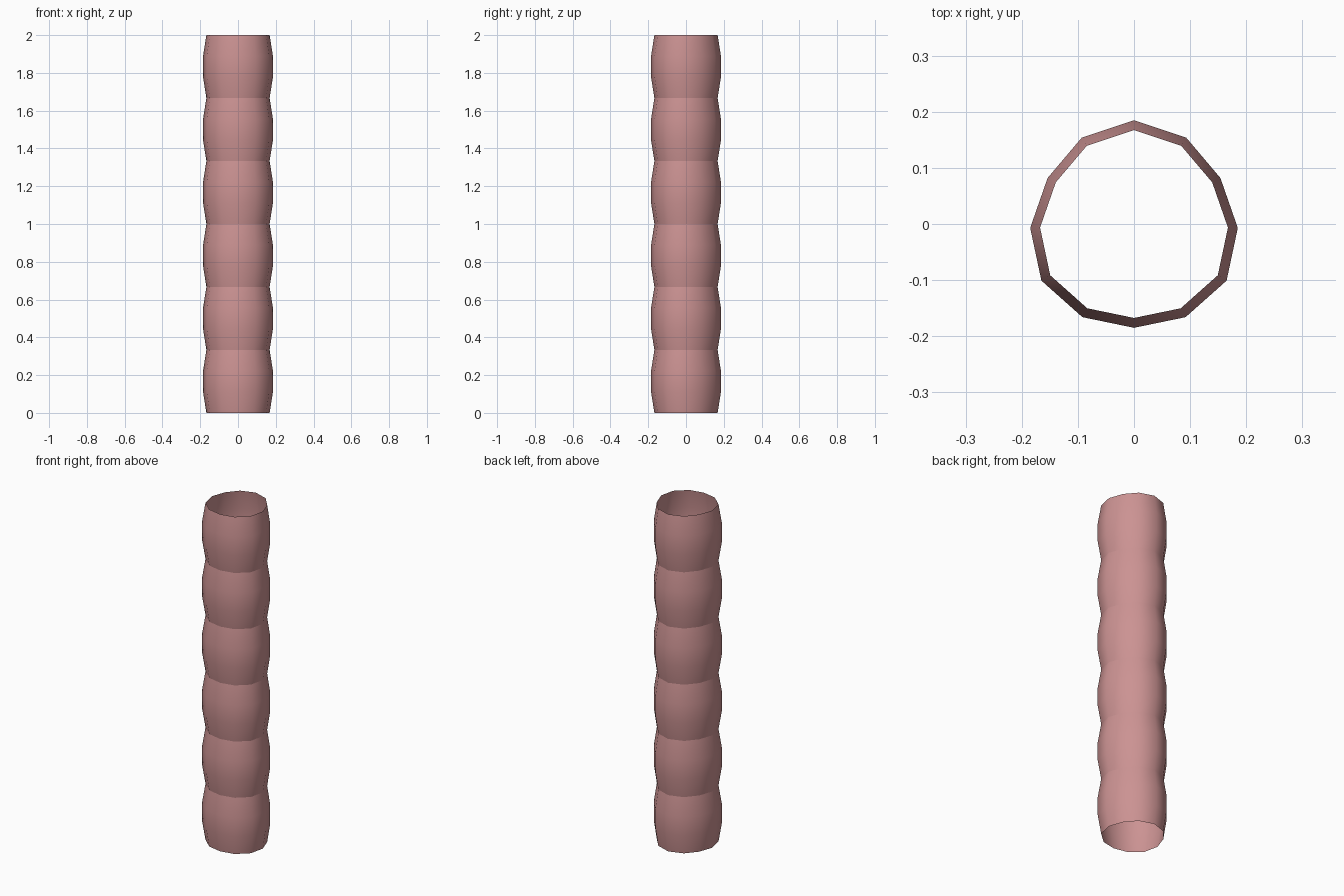
import bpy

if "Cube" in bpy.data.objects:
    bpy.data.objects.remove(bpy.data.objects["Cube"])

SEGMENTS = 6
SEG_H = 2.0 / SEGMENTS

# Slightly irregular twelve-sided cross-section: right half, then mirrored
half = [(0, 0.185), (0.093, 0.154), (0.154, 0.082), (0.185, -0.007),
        (0.165, -0.101), (0.092, -0.166), (0, -0.185)]
outline = half + [(-x, y) for x, y in half[-2:0:-1]]
n = len(outline)

# One bulging stalk segment: (height fraction, outline scale)
rings = [(0, 0.905), (1 / 3, 1.0), (2 / 3, 1.0), (1, 0.905)]
verts = [(x * s, y * s, t * SEG_H) for t, s in rings for x, y in outline]
faces = []
for r in range(len(rings) - 1):
    for i in range(n):
        j = (i + 1) % n
        # outline runs clockwise, so this order points the normals outward
        faces.append((r * n + j, r * n + i, (r + 1) * n + i, (r + 1) * n + j))

mesh = bpy.data.meshes.new("stalk")
mesh.from_pydata(verts, [], faces)
mesh.polygons.foreach_set("use_smooth", [True] * len(faces))
stalk = bpy.data.objects.new("stalk", mesh)
bpy.context.collection.objects.link(stalk)

# Stack the segments, leaving a shading seam at each node
stack = stalk.modifiers.new("stack", 'ARRAY')
stack.count = SEGMENTS
stack.use_relative_offset = False
stack.use_constant_offset = True
stack.constant_offset_displace = (0, 0, SEG_H)

mat = bpy.data.materials.new("dusty_pink")
mat.diffuse_color = (0.60, 0.29, 0.29, 1)
mat.use_nodes = True
mat.node_tree.nodes["Principled BSDF"].inputs["Base Color"].default_value = mat.diffuse_color
mesh.materials.append(mat)
